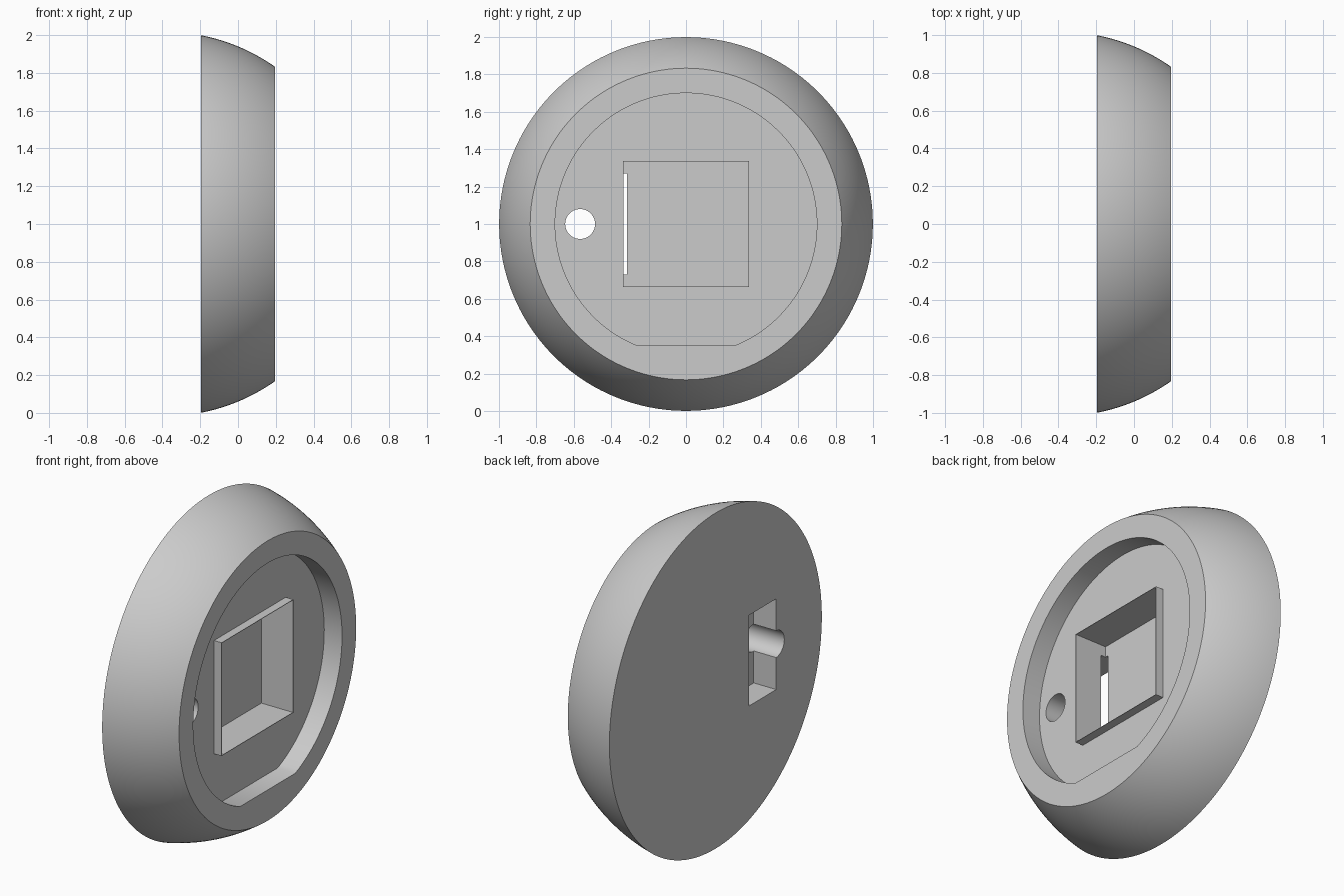
import bpy, bmesh
from math import sin, cos, pi, sqrt, asin, radians

cube = bpy.data.objects.get("Cube")
if cube:
    bpy.data.objects.remove(cube, do_unlink=True)

grey = bpy.data.materials.new("plain_grey")
grey.use_nodes = True
GREY = (0.6, 0.6, 0.6, 1)
grey.diffuse_color = GREY
grey.node_tree.nodes["Principled BSDF"].inputs["Base Color"].default_value = GREY

BACK, FRONT = -0.195, 0.195      # flat back and rim of the disc along x
RECESS_FLOOR = 0.078
HALF = 0.334                     # half side of the square socket


def loft(name, rings):
    """Solid through matching (x, y, z) rings, capped at both ends."""
    bm = bmesh.new()
    loops = [[bm.verts.new(p) for p in ring] for ring in rings]
    n = len(loops[0])
    for a, b in zip(loops, loops[1:]):
        for i in range(n):
            j = (i + 1) % n
            bm.faces.new((a[i], a[j], b[j], b[i]))
    bm.faces.new(loops[0])
    bm.faces.new(loops[-1])
    bmesh.ops.recalc_face_normals(bm, faces=bm.faces)
    mesh = bpy.data.meshes.new(name)
    bm.to_mesh(mesh)
    bm.free()
    mesh.materials.append(grey)
    obj = bpy.data.objects.new(name, mesh)
    bpy.context.collection.objects.link(obj)
    return obj


def prism(name, outline, x0, x1):
    return loft(name, [[(x, y, z) for y, z in outline] for x in (x0, x1)])


def arc(r, y=0, n=96, start=0, sweep=2 * pi, closed=True):
    steps = n if closed else n - 1
    angles = [start + sweep * i / steps for i in range(n)]
    return [(y + r * cos(a), 1 + r * sin(a)) for a in angles]


def rect(y0, y1, z0, z1):
    return [(y0, z0), (y1, z0), (y1, z1), (y0, z1)]


# Domed disc: a slice of a sphere
STEPS = 20
rings = []
for i in range(STEPS + 1):
    x = BACK + (FRONT - BACK) * i / STEPS
    r = sqrt(1.036 - (x + 0.39) ** 2)
    rings.append([(x, y, z) for y, z in arc(r, n=160)])
body = loft("domed_body", rings)

# Cutters: D-shaped recess, square socket, cable hole and rear slot
flat = asin(0.65 / 0.70)
cutters = [
    prism("recess_cutter", arc(0.70, n=120, start=-flat, sweep=pi + 2 * flat,
                               closed=False), RECESS_FLOOR, 0.3),
    prism("socket_cutter", rect(-HALF, HALF, 1 - HALF, 1 + HALF), -0.08, 0.25),
    prism("cable_hole_cutter", arc(0.08, y=-0.566, n=48), -0.3, 0.25),
    prism("rear_slot_cutter", rect(-0.57, -0.315, 0.73, 1.27), -0.3, -0.047),
]
for cutter in cutters:
    cutter.hide_render = True
    cutter.hide_set(True)
    mod = body.modifiers.new(cutter.name, "BOOLEAN")
    mod.operation = "DIFFERENCE"
    mod.solver = "EXACT"
    mod.object = cutter

bpy.context.view_layer.objects.active = body
body.select_set(True)
for mod in list(body.modifiers):
    bpy.ops.object.modifier_apply(modifier=mod.name)
for cutter in cutters:
    bpy.data.objects.remove(cutter, do_unlink=True)
bpy.ops.object.shade_smooth_by_angle(angle=radians(30))

# Thin raised lip around the square socket
LIP = HALF + 0.003
for name, outline in (
    ("socket_lip_left", rect(-LIP, -HALF, 1 - LIP, 1 + LIP)),
    ("socket_lip_right", rect(HALF, LIP, 1 - LIP, 1 + LIP)),
    ("socket_lip_bottom", rect(-HALF, HALF, 1 - LIP, 1 - HALF)),
    ("socket_lip_top", rect(-HALF, HALF, 1 + HALF, 1 + LIP)),
):
    prism(name, outline, RECESS_FLOOR, 0.128)
